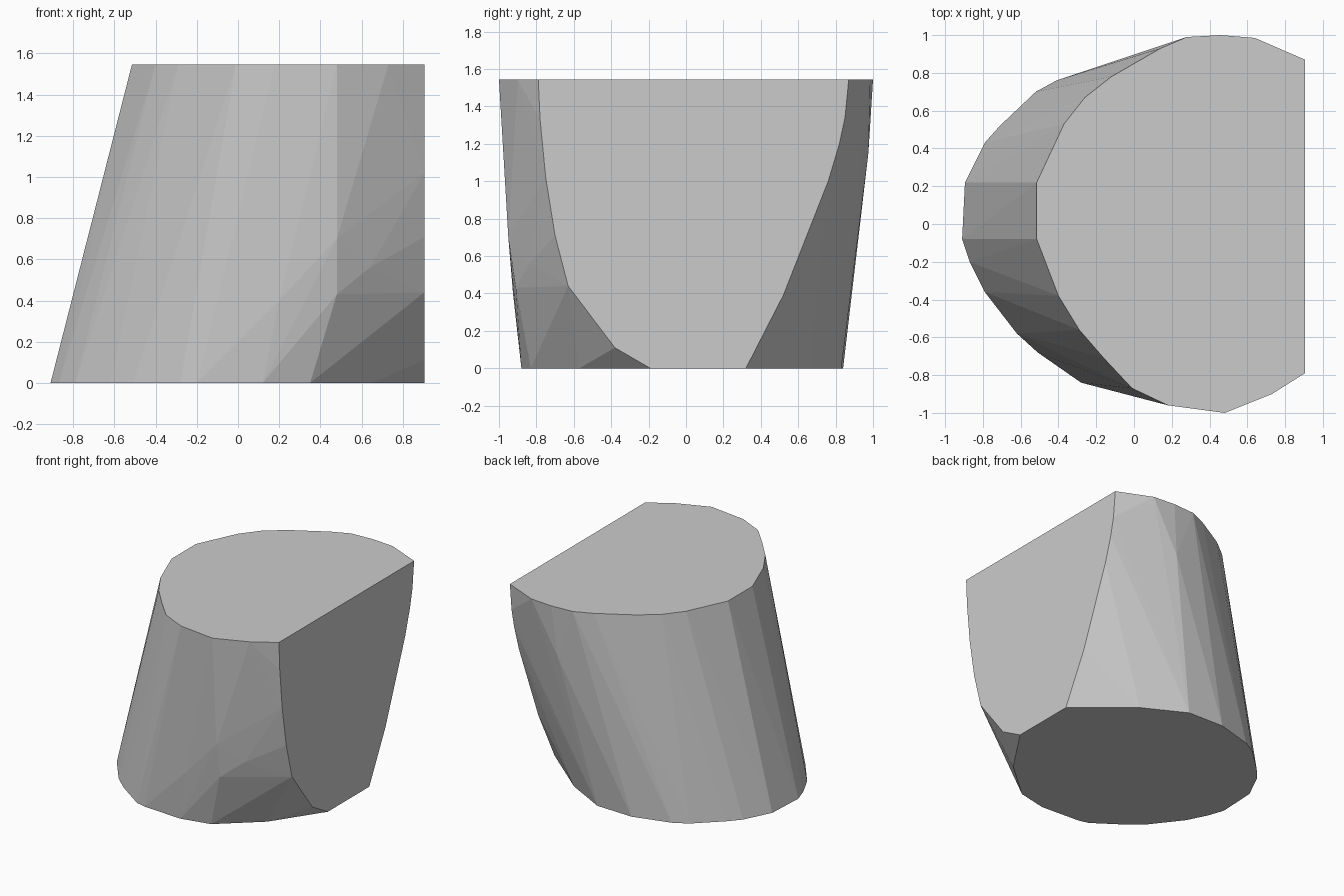
import bpy
import bmesh
import math

TOP = 1.545
CUT = 0.905  # x of the flat side

# Base outline, anticlockwise from the flat side
base = [(0.5, 0.66), (0.18, 0.83), (-0.12, 0.84), (-0.41, 0.76), (-0.52, 0.70),
        (-0.71, 0.52), (-0.79, 0.43), (-0.895, 0.22), (-0.91, -0.08),
        (-0.87, -0.20), (-0.79, -0.36), (-0.62, -0.58), (-0.51, -0.68),
        (-0.28, -0.84), (-0.20, -0.86), (0.12, -0.88), (0.35, -0.83), (0.65, -0.57)]

# Top outline, shifted towards the flat side
top = [(0.64, 0.985), (0.46, 1.0), (0.28, 0.99), (0.14, 0.93), (-0.12, 0.78),
       (-0.26, 0.67), (-0.37, 0.53), (-0.515, 0.22), (-0.515, -0.08), (-0.40, -0.38),
       (-0.29, -0.56), (-0.16, -0.71), (-0.01, -0.87), (0.18, -0.96),
       (0.48, -1.0), (0.73, -0.90)]

# Curved border of the flat side (y, z)
flat_side = [(-0.79, TOP), (-0.78, 1.33), (-0.75, 1.02), (-0.70, 0.71),
             (-0.63, 0.44), (-0.38, 0.11), (-0.19, 0), (0.32, 0), (0.52, 0.39),
             (0.76, 1.0), (0.82, 1.2), (0.85, 1.34), (0.87, TOP)]

# Slight bulges on the front and back walls
bulges = [(0.64, -0.84, 0.56), (0.48, -0.95, 0.70), (0.48, -0.91, 0.43),
          (0.20, -0.925, 0.40), (0.42, 0.975, 1.15)]

points = [(x, y, 0) for x, y in base]
points += [(x, y, TOP) for x, y in top]
points += [(CUT, y, z) for y, z in flat_side]
points += bulges

# Leaning faceted block: the convex skin around all outlines
bm = bmesh.new()
for p in points:
    bm.verts.new(p)
hull = bmesh.ops.convex_hull(bm, input=bm.verts[:])
loose = {v for v in hull["geom_interior"] + hull["geom_unused"]
         if isinstance(v, bmesh.types.BMVert)}
bmesh.ops.delete(bm, geom=[v for v in loose if v.is_valid and not v.link_faces],
                 context='VERTS')
bmesh.ops.dissolve_limit(bm, angle_limit=math.radians(0.5),
                         verts=bm.verts[:], edges=bm.edges[:])
bmesh.ops.recalc_face_normals(bm, faces=bm.faces[:])

mesh = bpy.data.meshes.new("leaning_block")
bm.to_mesh(mesh)
bm.free()
block = bpy.data.objects.new("leaning_block", mesh)
bpy.context.collection.objects.link(block)
